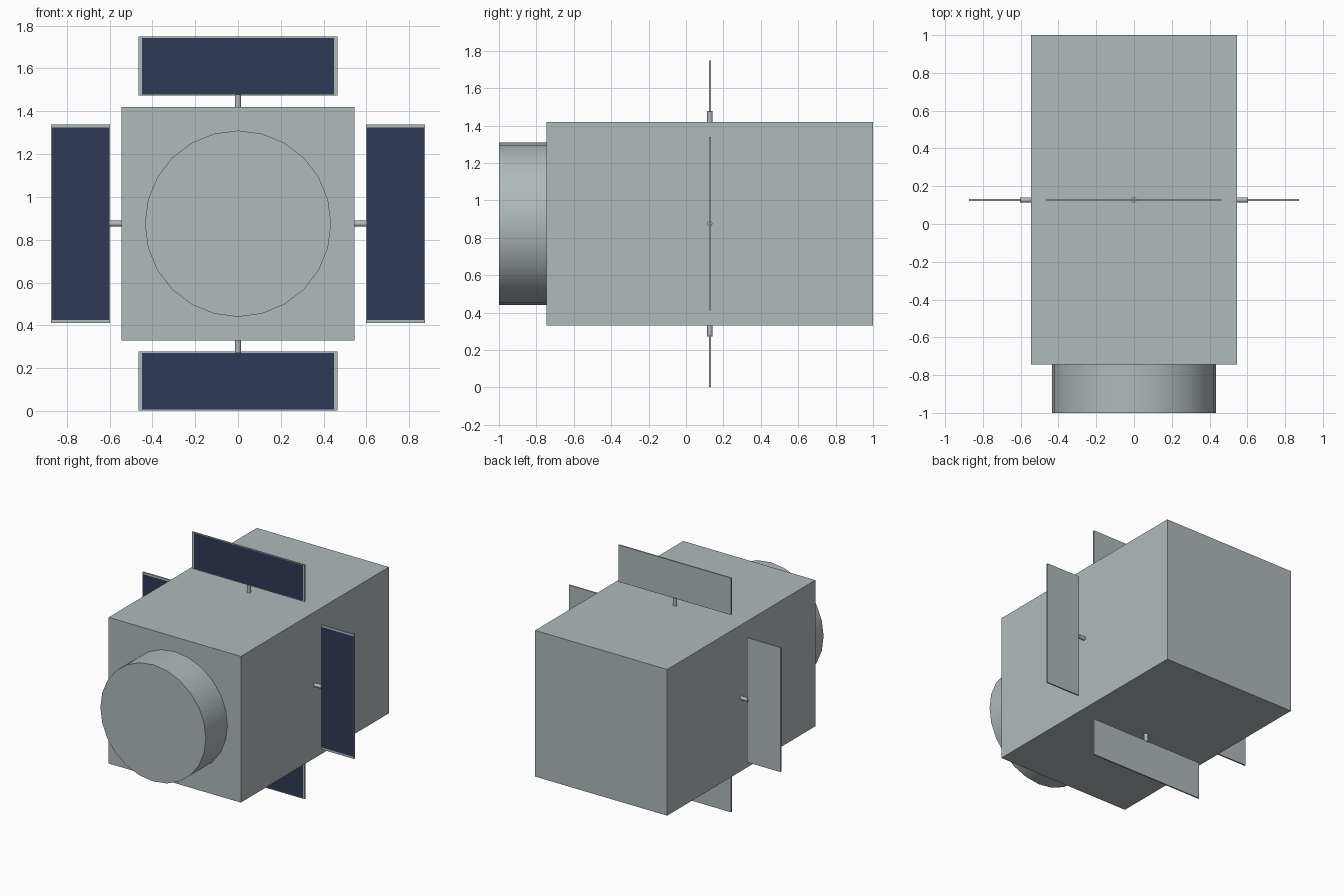
import bpy
import bmesh
import math
from mathutils import Matrix, Vector

if "Cube" in bpy.data.objects:
    bpy.data.objects.remove(bpy.data.objects["Cube"], do_unlink=True)


def make_material(name, colour):
    mat = bpy.data.materials.new(name)
    mat.use_nodes = True
    mat.diffuse_color = colour
    mat.node_tree.nodes["Principled BSDF"].inputs["Base Color"].default_value = colour
    return mat


GREY = make_material("light grey metal", (0.44, 0.49, 0.505, 1))
NAVY = make_material("navy solar cells", (0.03, 0.04, 0.09, 1))

MID_Z = 0.875      # height of the long axis
MID_Y = 0.1275     # middle of the body
HALF = 0.545       # half width of the body
PANEL_IN, PANEL_OUT = 0.598, 0.873
PANEL_HALF = 0.464


def finish(name, bm, materials, matrix=Matrix(), smooth=False):
    """Turn a bmesh into a named object."""
    bm.transform(matrix)
    bmesh.ops.recalc_face_normals(bm, faces=bm.faces)
    mesh = bpy.data.meshes.new(name)
    bm.to_mesh(mesh)
    bm.free()
    for mat in materials:
        mesh.materials.append(mat)
    obj = bpy.data.objects.new(name, mesh)
    bpy.context.collection.objects.link(obj)
    if smooth:
        bpy.ops.object.select_all(action="DESELECT")
        obj.select_set(True)
        bpy.context.view_layer.objects.active = obj
        bpy.ops.object.shade_smooth_by_angle(angle=math.radians(50))
    return obj


def box(size, centre):
    bm = bmesh.new()
    bmesh.ops.create_cube(bm, size=1)
    bmesh.ops.scale(bm, vec=size, verts=bm.verts)
    bmesh.ops.translate(bm, vec=centre, verts=bm.verts)
    return bm


def cylinder(radius, depth, sides):
    bm = bmesh.new()
    bmesh.ops.create_cone(bm, cap_ends=True, segments=sides,
                          radius1=radius, radius2=radius, depth=depth)
    return bm


# Body
finish("body", box((2 * HALF, 1.745, 2 * HALF), (0, MID_Y, MID_Z)), [GREY])

# Round nose drum
finish("front_drum", cylinder(0.435, 0.255, 24), [GREY],
       Matrix.Translation((0, -0.8725, MID_Z)) @ Matrix.Rotation(math.pi / 2, 4, "X"),
       smooth=True)

# Four solar panels on short struts, turned about the long axis
for index, side in enumerate(("top", "left", "bottom", "right")):
    place = (Matrix.Translation((0, MID_Y, MID_Z))
             @ Matrix.Rotation(index * math.pi / 2, 4, "Y"))

    strut = cylinder(0.014, PANEL_IN - HALF + 0.01, 12)
    finish(side + "_strut", strut, [GREY],
           place @ Matrix.Translation((0, 0, (PANEL_IN + HALF) / 2)), smooth=True)

    # Panel with the cell area cut into its front face
    panel = box((2 * PANEL_HALF, 0.01, PANEL_OUT - PANEL_IN),
                (0, 0, (PANEL_IN + PANEL_OUT) / 2))
    for axis, lo, hi in ((Vector((1, 0, 0)), -PANEL_HALF + 0.015, PANEL_HALF - 0.015),
                         (Vector((0, 0, 1)), PANEL_IN + 0.005, PANEL_OUT - 0.005)):
        for offset in (lo, hi):
            geom = panel.verts[:] + panel.edges[:] + panel.faces[:]
            bmesh.ops.bisect_plane(panel, geom=geom, plane_co=axis * offset, plane_no=axis)
    panel.normal_update()
    for face in panel.faces:
        c = face.calc_center_median()
        inside = abs(c.x) < PANEL_HALF - 0.015 and PANEL_IN + 0.005 < c.z < PANEL_OUT - 0.005
        if inside and c.y < -0.004:
            face.material_index = 1
    finish(side + "_solar_panel", panel, [GREY, NAVY], place)
